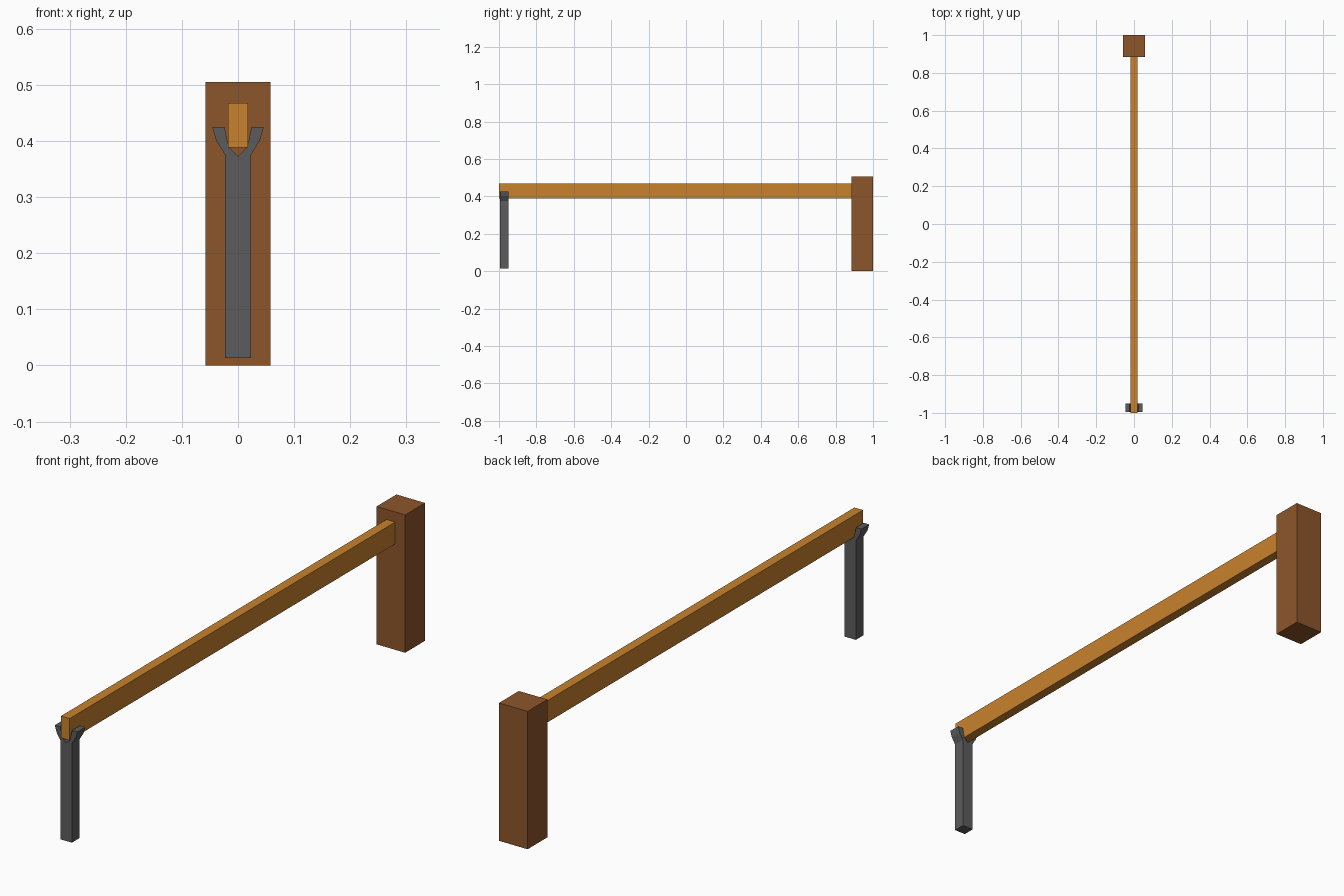
import bpy, bmesh

if "Cube" in bpy.data.objects:
    bpy.data.objects.remove(bpy.data.objects["Cube"])


def material(name, rgb):
    m = bpy.data.materials.new(name)
    m.diffuse_color = (*rgb, 1)
    m.use_nodes = True
    m.node_tree.nodes["Principled BSDF"].inputs["Base Color"].default_value = m.diffuse_color
    return m


def prism(name, profile, y0, y1, mat):
    """Extrude an x/z profile along y."""
    bm = bmesh.new()
    face = bm.faces.new([bm.verts.new((x, y0, z)) for x, z in profile])
    ext = bmesh.ops.extrude_face_region(bm, geom=[face])
    moved = [g for g in ext["geom"] if isinstance(g, bmesh.types.BMVert)]
    bmesh.ops.translate(bm, verts=moved, vec=(0, y1 - y0, 0))
    bmesh.ops.recalc_face_normals(bm, faces=bm.faces[:])
    mesh = bpy.data.meshes.new(name)
    bm.to_mesh(mesh)
    bm.free()
    mesh.materials.append(mat)
    obj = bpy.data.objects.new(name, mesh)
    bpy.context.collection.objects.link(obj)
    return obj


def rect(half, z0, z1):
    return [(-half, z0), (half, z0), (half, z1), (-half, z1)]


dark_wood = material("dark_wood", (0.27, 0.093, 0.024))
light_wood = material("light_wood", (0.578, 0.223, 0.026))
iron = material("iron", (0.107, 0.107, 0.107))

# Hinge post and swinging bar
prism("post", rect(0.058, 0, 0.505), 0.885, 1.0, dark_wood)
prism("barrier_bar", rect(0.0175, 0.388, 0.468), -1.0, 0.885, light_wood)

# Forked rest: right half of the outline, mirrored to the left
half = [(0.023, 0.013), (0.023, 0.375), (0.039, 0.401), (0.046, 0.425),
        (0.024, 0.425), (0.017, 0.390)]
outline = half + [(0, 0.373)] + [(-x, z) for x, z in reversed(half)]
prism("forked_rest", outline, -0.995, -0.95, iron)
